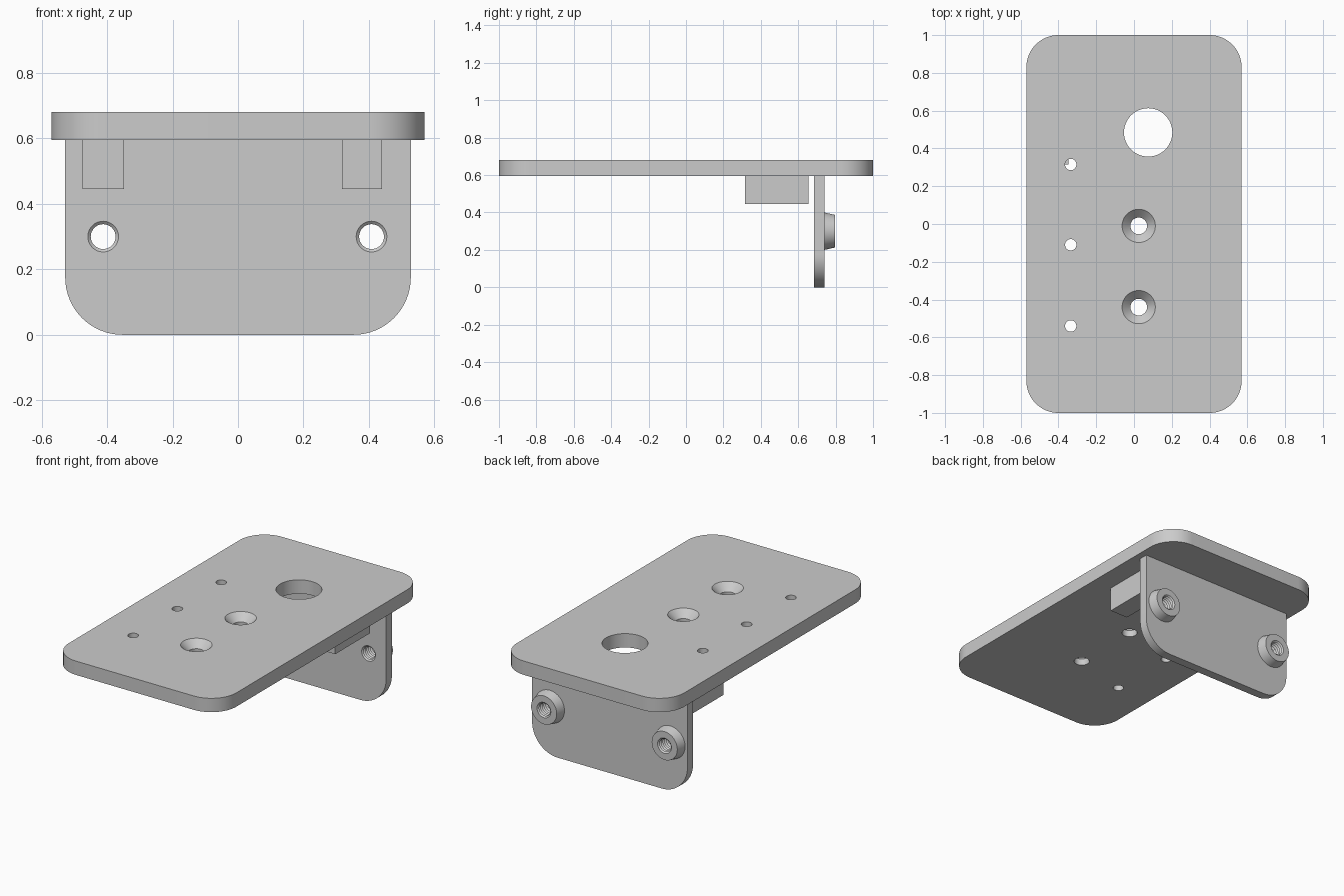
import bpy, bmesh, math
from mathutils import Matrix, Vector

if "Cube" in bpy.data.objects:
    bpy.data.objects.remove(bpy.data.objects["Cube"], do_unlink=True)

grey = bpy.data.materials.new("plain grey")
grey.use_nodes = True
colour = (0.6, 0.6, 0.6, 1)
grey.diffuse_color = colour
grey.node_tree.nodes["Principled BSDF"].inputs["Base Color"].default_value = colour

UNDER, TOP = 0.595, 0.68                  # faces of the top plate
WALL_FRONT, WALL_BACK = 0.685, 0.74       # faces of the rear wall
BOSS_END = 0.797
UPRIGHT = Matrix.Rotation(math.pi / 2, 4, 'X')     # local z -> -y
REARWARD = Matrix.Rotation(-math.pi / 2, 4, 'X')   # local z -> +y


def make(name, bm):
    bmesh.ops.recalc_face_normals(bm, faces=bm.faces)
    mesh = bpy.data.meshes.new(name)
    bm.to_mesh(mesh)
    bm.free()
    mesh.materials.append(grey)
    ob = bpy.data.objects.new(name, mesh)
    bpy.context.collection.objects.link(ob)
    return ob


def arc(cx, cy, r, start, steps=16):
    """Quarter circle of points, anticlockwise from a start angle in degrees."""
    angles = [math.radians(start + 90 * i / steps) for i in range(steps + 1)]
    return [(cx + r * math.cos(a), cy + r * math.sin(a)) for a in angles]


def slab(name, outline, low, high, matrix=Matrix()):
    """Extrude a flat outline along local z."""
    bm = bmesh.new()
    face = bm.faces.new([bm.verts.new((x, y, low)) for x, y in outline])
    ext = bmesh.ops.extrude_face_region(bm, geom=[face])["geom"]
    verts = [v for v in ext if isinstance(v, bmesh.types.BMVert)]
    bmesh.ops.translate(bm, verts=verts, vec=(0, 0, high - low))
    bm.transform(matrix)
    return make(name, bm)


def turned(name, profile, matrix, sides=48):
    """Closed solid turned about local z from (radius, height) points."""
    bm = bmesh.new()
    rings = []
    for r, h in profile:
        rings.append([bm.verts.new((r * math.cos(a), r * math.sin(a), h))
                      for a in (math.tau * i / sides for i in range(sides))])
    for a, b in zip(rings, rings[1:]):
        for i in range(sides):
            j = (i + 1) % sides
            bm.faces.new((a[i], a[j], b[j], b[i]))
    bm.faces.new(rings[0])
    bm.faces.new(rings[-1])
    bm.transform(matrix)
    return make(name, bm)


def box(name, low, high):
    bm = bmesh.new()
    low, high = Vector(low), Vector(high)
    bmesh.ops.create_cube(bm, size=1)
    bm.transform(Matrix.Translation((low + high) / 2)
                 @ Matrix.Diagonal((high - low).to_4d()))
    return make(name, bm)


def finish(ob, cutters=()):
    """Cut the holes, bake the result and smooth the round faces."""
    for cutter in cutters:
        mod = ob.modifiers.new("hole", 'BOOLEAN')
        mod.operation, mod.solver, mod.object = 'DIFFERENCE', 'EXACT', cutter
    graph = bpy.context.evaluated_depsgraph_get()
    mesh = bpy.data.meshes.new_from_object(ob.evaluated_get(graph))
    ob.modifiers.clear()
    ob.data = mesh
    mesh.shade_smooth()
    mesh.set_sharp_from_angle(angle=math.radians(30))


# Top plate with rounded corners
w, d, r = 0.57, 1.0, 0.17
outline = (arc(w - r, d - r, r, 0) + arc(r - w, d - r, r, 90)
           + arc(r - w, r - d, r, 180) + arc(w - r, r - d, r, 270))
top_plate = slab("top_plate", outline, UNDER, TOP)

# Plain and countersunk holes through the top plate
cutters = []
for x, y, radius in [(0.075, 0.485, 0.128), (-0.335, 0.315, 0.03),
                     (-0.335, -0.11, 0.03), (-0.335, -0.54, 0.03)]:
    cutters.append(turned("round_hole_cutter", [(radius, 0.5), (radius, 0.8)],
                          Matrix.Translation((x, y, 0))))
for y in (-0.01, -0.44):
    profile = [(0.044, 0.5), (0.044, TOP - 0.044), (0.088, TOP), (0.088, 0.8)]
    cutters.append(turned("countersink_cutter", profile,
                          Matrix.Translation((0.025, y, 0))))
finish(top_plate, cutters)

# Rear wall with rounded lower corners
w, r = 0.528, 0.175
outline = [(w, UNDER), (-w, UNDER)] + arc(r - w, r, r, 180) + arc(w - r, r, r, 270)
rear_wall = slab("rear_wall", outline, -WALL_BACK, -WALL_FRONT, UPRIGHT)

# Threaded bosses on the back of the wall
wall_cutters = []
for side, x in (("right", -0.412), ("left", 0.408)):
    place = Matrix.Translation((x, 0, 0.3)) @ REARWARD
    boss = turned(side + "_boss", [(0.1, WALL_BACK), (0.087, BOSS_END)], place)
    pitch, thread = 0.016, []
    start = WALL_FRONT - pitch / 2
    for i in range(9):
        thread += [(0.038, start + i * pitch), (0.047, start + (i + 0.5) * pitch)]
    cutter = turned(side + "_thread_cutter", thread, place, 32)
    finish(boss, [cutter])
    wall_cutters.append(cutter)
finish(rear_wall, wall_cutters)

# Stop blocks under the plate
for side, x0, x1 in (("right", -0.475, -0.348), ("left", 0.318, 0.44)):
    box(side + "_stop_block", (x0, 0.315, 0.445), (x1, 0.655, UNDER))

# Remove the cutters once the holes are baked in
for cutter in cutters + wall_cutters:
    if cutter.name in bpy.data.objects:
        bpy.data.objects.remove(cutter, do_unlink=True)
